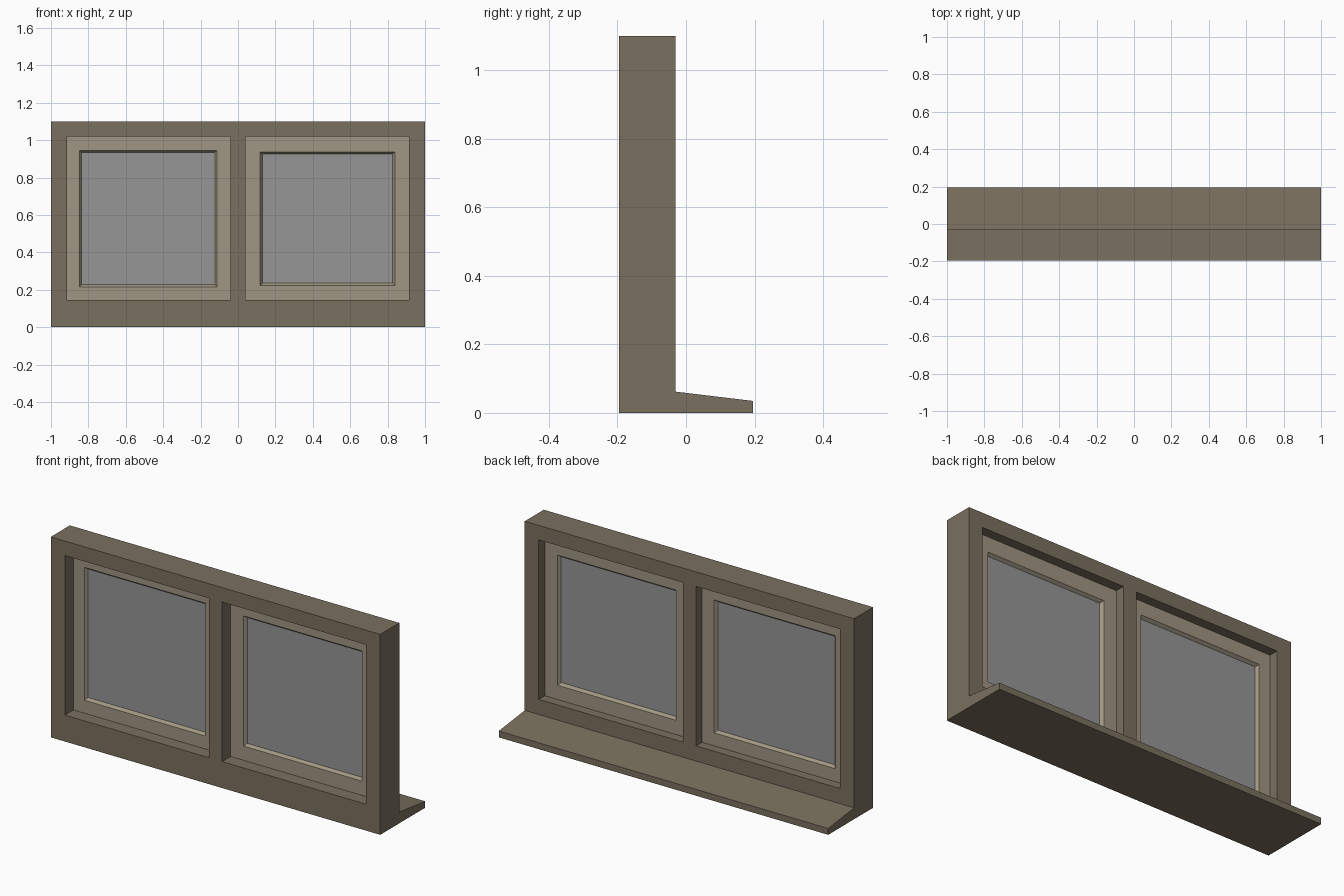
import bpy, bmesh

if "Cube" in bpy.data.objects:
    bpy.data.objects.remove(bpy.data.objects["Cube"])


def material(name, rgb):
    m = bpy.data.materials.new(name)
    m.diffuse_color = (*rgb, 1)
    m.use_nodes = True
    m.node_tree.nodes["Principled BSDF"].inputs["Base Color"].default_value = m.diffuse_color
    return m


def finish(name, bm, mat=None):
    bmesh.ops.recalc_face_normals(bm, faces=bm.faces)
    me = bpy.data.meshes.new(name)
    bm.to_mesh(me)
    bm.free()
    ob = bpy.data.objects.new(name, me)
    bpy.context.collection.objects.link(ob)
    if mat:
        me.materials.append(mat)
    return ob


def box(name, x0, x1, y0, y1, z0, z1, mat=None):
    bm = bmesh.new()
    bmesh.ops.create_cube(bm, size=1)
    for v in bm.verts:
        v.co = (x1 if v.co.x > 0 else x0, y1 if v.co.y > 0 else y0,
                z1 if v.co.z > 0 else z0)
    return finish(name, bm, mat)


def rect_ring(name, loops, mat):
    """Closed frame skinned through rectangles (x0, x1, z0, z1, y)."""
    bm = bmesh.new()
    rings = [[bm.verts.new(p) for p in ((a, y, c), (b, y, c), (b, y, d), (a, y, d))]
             for a, b, c, d, y in loops]
    for r, s in zip(rings, rings[1:] + rings[:1]):
        for i in range(4):
            j = (i + 1) % 4
            bm.faces.new((r[i], r[j], s[j], s[i]))
    return finish(name, bm, mat)


frame_mat = material("frame_brown", (0.195, 0.162, 0.112))
sash_mat = material("sash_beige", (0.35, 0.305, 0.223))
glass_mat = material("glass_grey", (0.305, 0.305, 0.305))

# Outer frame and sloping sill: one side profile extruded along x
profile = [(-0.195, 0), (0.195, 0), (0.195, 0.035), (-0.03, 0.062),
           (-0.03, 1.1), (-0.195, 1.1)]
bm = bmesh.new()
face = bm.faces.new([bm.verts.new((-1, y, z)) for y, z in profile])
ext = bmesh.ops.extrude_face_region(bm, geom=[face])
bmesh.ops.translate(bm, vec=(2, 0, 0),
                    verts=[g for g in ext["geom"] if isinstance(g, bmesh.types.BMVert)])
frame = finish("window_frame", bm, frame_mat)

FRONT, BACK, MID = -0.121, -0.083, -0.102
Z0, Z1 = 0.145, 1.02

# Each side: opening x range, sash inner edge rectangle
panes = {
    "left": ((-0.915, -0.04), (-0.848, -0.112, 0.216, 0.945)),
    "right": ((0.04, 0.915), (0.118, 0.839, 0.223, 0.937)),
}
for side, ((x0, x1), (a, b, c, d)) in panes.items():
    # Opening through the frame
    cutter = box(side + "_opening_cutter", x0, x1, -0.4, 0.3, Z0, Z1, frame_mat)
    cutter.hide_render = True
    cutter.hide_viewport = True
    mod = frame.modifiers.new(side + "_opening", 'BOOLEAN')
    mod.operation = 'DIFFERENCE'
    mod.solver = 'EXACT'
    mod.object = cutter
    # Sash with inner edges sloping towards the glass on both faces
    k = 0.012
    inner = (a + k, b - k, c + k, d - k)
    rect_ring(side + "_sash", [
        (x0, x1, Z0, Z1, FRONT), (a, b, c, d, FRONT),
        (*inner, MID - 0.003), (*inner, MID + 0.003),
        (a, b, c, d, BACK), (x0, x1, Z0, Z1, BACK)], sash_mat)
    # Glass pane
    box(side + "_glass", inner[0], inner[1], MID - 0.003, MID + 0.003,
        inner[2], inner[3], glass_mat)
